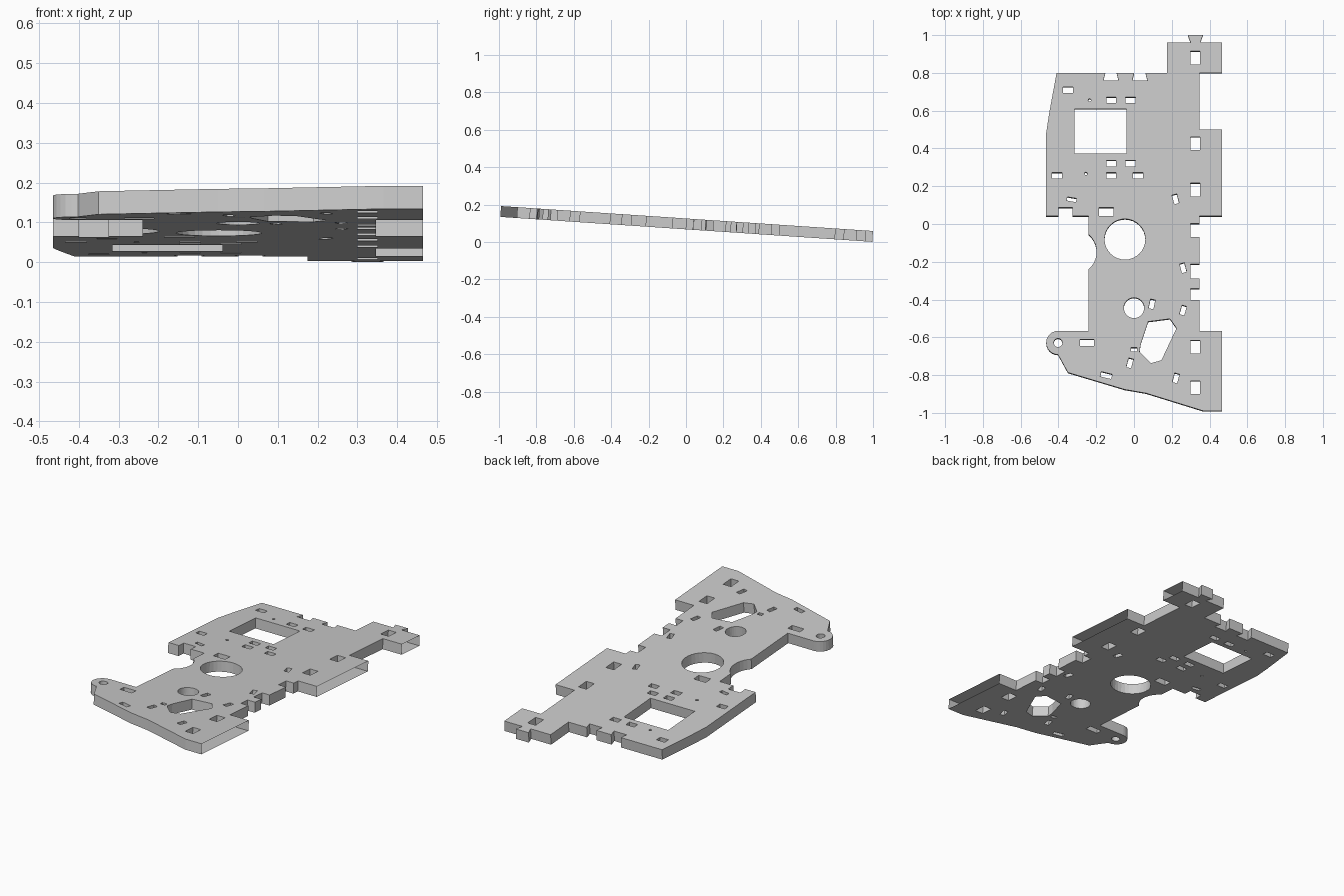
import bpy
import bmesh
from math import sin, cos, radians, atan
from mathutils import Matrix

default_cube = bpy.data.objects.get("Cube")
if default_cube:
    bpy.data.objects.remove(default_cube, do_unlink=True)

THICKNESS = 0.058
SLOPE = 0.067
EDGE = 0.465      # outermost left edge of the plate
INNER = 0.347     # stepped-in left edge


def arc(cx, cy, radius, start, end, steps):
    """Points along a circular arc, angles in degrees."""
    angles = [radians(start + (end - start) * i / steps) for i in range(steps + 1)]
    return [(cx + radius * cos(a), cy + radius * sin(a)) for a in angles]


def circle(cx, cy, radius, steps=32):
    return arc(cx, cy, radius, 0, 360, steps)[:-1]


def slot(cx, cy, width, height, tilt=0):
    """Rectangular hole, optionally turned by tilt degrees."""
    c, s = cos(radians(tilt)), sin(radians(tilt))
    corners = [(-1, -1), (1, -1), (1, 1), (-1, 1)]
    return [(cx + (u * width * c - v * height * s) / 2,
             cy + (u * width * s + v * height * c) / 2) for u, v in corners]


def dovetail(cx, mouth, end, y, depth):
    """Flared notch (negative depth) or tab (positive depth) on the back edge."""
    return [(cx - mouth / 2, y), (cx - end / 2, y + depth),
            (cx + end / 2, y + depth), (cx + mouth / 2, y)]


def side_notch(top, bottom):
    """Square notch in the stepped-in left edge."""
    return [(INNER, top), (0.3, top), (0.3, bottom), (INNER, bottom)]


# Back edge with its notches and tab
outline = [(-0.41, 0.8)]
outline += dovetail(-0.122, 0.06, 0.08, 0.8, -0.04)
outline += dovetail(0.031, 0.06, 0.08, 0.8, -0.04)
outline += [(0.175, 0.8), (0.175, 0.96)]
outline += dovetail(0.325, 0.05, 0.08, 0.96, 0.04)

# Left edge with three wide tongues and square notches
outline += [(EDGE, 0.96), (EDGE, 0.8), (INNER, 0.8), (INNER, 0.5),
            (EDGE, 0.5), (EDGE, 0.04), (INNER, 0.04)]
for top, bottom in [(0, -0.07), (-0.215, -0.29), (-0.345, -0.405)]:
    outline += side_notch(top, bottom)
outline += [(INNER, -0.57), (EDGE, -0.57), (EDGE, -0.993)]

# Slanted front edge and rounded lug
outline += [(0.365, -0.993), (0.065, -0.9), (-0.05, -0.88), (-0.35, -0.79)]
outline += arc(-0.402, -0.632, 0.063, 270, 90, 12)

# Right edge with the scooped waist
outline += [(-0.24, -0.57)]
outline += arc(-0.32, -0.15, 0.122, -49, 49, 10)
outline += [(-0.24, 0.04), (-0.325, 0.04), (-0.325, 0.085), (-0.4, 0.085),
            (-0.4, 0.04), (-EDGE, 0.04), (-EDGE, 0.48), (-0.45, 0.58)]

# Round holes
holes = [circle(-0.048, -0.083, 0.108), circle(0, -0.447, 0.054),
         circle(-0.402, -0.632, 0.023, 16),
         circle(-0.235, 0.655, 0.008, 8), circle(-0.255, 0.265, 0.008, 8)]

# Large window and angular window
holes.append(slot(-0.177, 0.49, 0.277, 0.238))
holes.append([(0.075, -0.52), (0.19, -0.505), (0.225, -0.555), (0.145, -0.725),
              (0.09, -0.74), (0.03, -0.68), (0.035, -0.64)])

# Row of upright slots along the left side
for y in (0.88, 0.425, 0.18, -0.655, -0.87):
    holes.append(slot(0.325, y, 0.05, 0.07))

# Small flat slots
for x, y in [(-0.35, 0.71), (-0.12, 0.655), (-0.018, 0.655), (-0.12, 0.32),
             (-0.018, 0.32), (-0.12, 0.255), (0.022, 0.255), (-0.407, 0.255)]:
    holes.append(slot(x, y, 0.052, 0.032))
holes += [slot(-0.147, 0.063, 0.075, 0.045), slot(-0.248, -0.632, 0.075, 0.037),
          slot(0, -0.668, 0.03, 0.02)]

# Tilted slots
for x, y, tilt in [(0.22, 0.13, 15), (0.26, -0.235, 15), (0.26, -0.46, -15),
                   (0.095, -0.427, -12), (-0.022, -0.74, -15), (0.222, -0.82, -15)]:
    holes.append(slot(x, y, 0.026, 0.05, tilt))
holes += [slot(-0.33, 0.128, 0.05, 0.02, -10), slot(-0.147, -0.805, 0.06, 0.026, -14)]

# Fill the outline minus the holes and extrude it
curve = bpy.data.curves.new("plate_profile", "CURVE")
curve.dimensions = "2D"
curve.fill_mode = "BOTH"
curve.extrude = THICKNESS / 2
for loop in [outline] + holes:
    spline = curve.splines.new("POLY")
    spline.points.add(len(loop) - 1)
    for point, (x, y) in zip(spline.points, loop):
        point.co = (x, y, 0, 1)
    spline.use_cyclic_u = True
profile = bpy.data.objects.new("plate_profile", curve)
bpy.context.collection.objects.link(profile)
bpy.context.view_layer.update()
depsgraph = bpy.context.evaluated_depsgraph_get()
mesh = bpy.data.meshes.new_from_object(profile.evaluated_get(depsgraph))
bpy.data.objects.remove(profile, do_unlink=True)

# Weld, leave the outermost left edge open, and lean the plate
bm = bmesh.new()
bm.from_mesh(mesh)
bmesh.ops.remove_doubles(bm, verts=bm.verts, dist=0.0001)
bmesh.ops.recalc_face_normals(bm, faces=bm.faces)
open_walls = [f for f in bm.faces
              if all(v.co.x > EDGE - 0.001 for v in f.verts)]
bmesh.ops.delete(bm, geom=open_walls, context="FACES")
lean = Matrix.Translation((0, 0, 0.0965)) @ Matrix.Rotation(-atan(SLOPE), 4, "X")
bmesh.ops.transform(bm, matrix=lean, verts=bm.verts)
for face in bm.faces:
    face.smooth = False
    face.material_index = 0
bm.to_mesh(mesh)
bm.free()

# Plain grey finish
grey = bpy.data.materials.new("light_grey")
grey.use_nodes = True
colour = (0.6, 0.6, 0.6, 1)
grey.diffuse_color = colour
grey.node_tree.nodes["Principled BSDF"].inputs["Base Color"].default_value = colour
mesh.materials.clear()
mesh.materials.append(grey)

plate = bpy.data.objects.new("base_plate", mesh)
bpy.context.collection.objects.link(plate)
